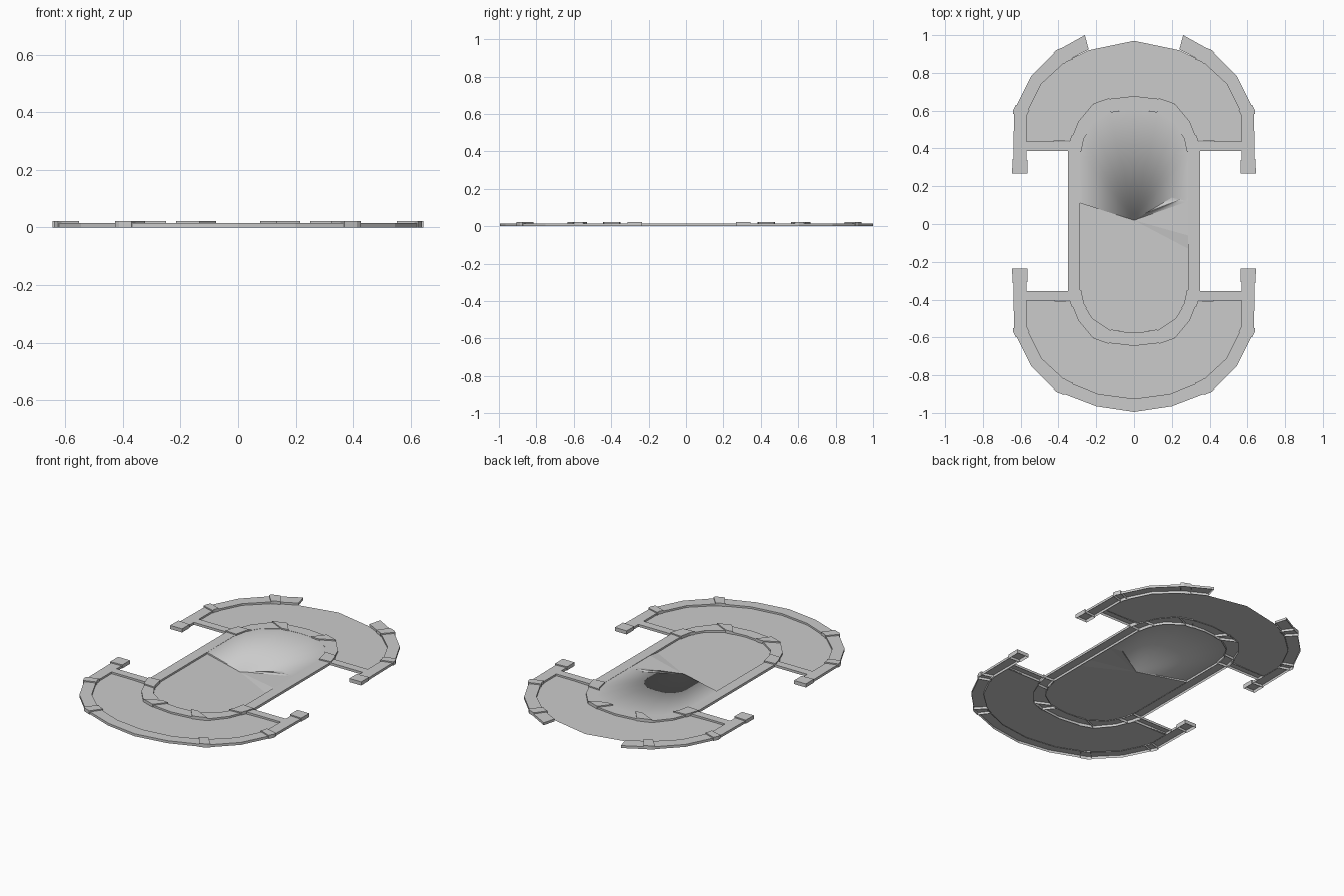
import bpy
import bmesh
from mathutils import Vector

cube = bpy.data.objects.get("Cube")
if cube:
    bpy.data.objects.remove(cube, do_unlink=True)

GREY = bpy.data.materials.new("light_grey")
GREY.use_nodes = True
GREY.diffuse_color = (0.6, 0.6, 0.6, 1)
GREY.node_tree.nodes["Principled BSDF"].inputs["Base Color"].default_value = (0.6, 0.6, 0.6, 1)

FLOOR, RIM, BLOCK = 0.004, 0.015, 0.022
MID_Y = 0.016   # line about which front and back mirror


def finish(name, bm, smooth=False):
    """Orient faces upward, then make the object."""
    bmesh.ops.recalc_face_normals(bm, faces=bm.faces)
    bm.normal_update()
    if sum(f.normal.z * f.calc_area() for f in bm.faces) < 0:
        bmesh.ops.reverse_faces(bm, faces=bm.faces)
    for f in bm.faces:
        f.smooth = smooth
    mesh = bpy.data.meshes.new(name)
    bm.to_mesh(mesh)
    bm.free()
    mesh.materials.append(GREY)
    ob = bpy.data.objects.new(name, mesh)
    bpy.context.collection.objects.link(ob)
    return ob


def strip(name, sections, top, closed=False):
    """Hollow kerb through (outer, inner) point pairs, open underneath."""
    bm = bmesh.new()
    rows = []
    for o, i in sections:
        rows.append([bm.verts.new((p[0], p[1], z))
                     for p, z in ((o, 0), (o, top), (i, top), (i, 0))])
    pairs = list(zip(rows, rows[1:]))
    if closed:
        pairs.append((rows[-1], rows[0]))
    else:
        bm.faces.new(rows[0])
        bm.faces.new(rows[-1])
    for a, b in pairs:
        for k in range(3):
            bm.faces.new((a[k], a[k + 1], b[k + 1], b[k]))
    return finish(name, bm)


def sheet(name, points, z):
    bm = bmesh.new()
    bm.faces.new([bm.verts.new((x, y, z)) for x, y in points])
    bmesh.ops.triangulate(bm, faces=bm.faces)
    return finish(name, bm)


def place(p, sx, back):
    return (p[0] * sx, 2 * MID_Y - p[1] if back else p[1])


def put(sections, sx, back):
    return [(place(o, sx, back), place(i, sx, back)) for o, i in sections]


def block(name, sections, sx, back):
    """Raised cap a little wider than the kerb it sits on."""
    grown = []
    for o, i in sections:
        o, i = Vector(o), Vector(i)
        d = (o - i).normalized() * 0.005
        grown.append((o + d, i - d))
    strip(name, put(grown, sx, back), BLOCK)


def between(a, b, t0, t1):
    """Two cross-sections part of the way from section a to section b."""
    return [tuple(Vector(p).lerp(Vector(q), t) for p, q in zip(a, b)) for t in (t0, t1)]


# Outer kerb, from the arm tip to the middle, as (outer, inner) pairs
outer = [((0.64, -0.235), (0.57, -0.235)), ((0.635, -0.57), (0.57, -0.55)),
         ((0.545, -0.75), (0.49, -0.71)), ((0.41, -0.885), (0.36, -0.83)),
         ((0.20, -0.965), (0.19, -0.90)), ((0, -0.995), (0, -0.925))]
# Inner kerb, from the straight side to the middle
inner = [((0.35, -0.355), (0.285, -0.35)), ((0.335, -0.41), (0.27, -0.42)),
         ((0.295, -0.51), (0.22, -0.50)), ((0.22, -0.60), (0.13, -0.56)),
         ((0.13, -0.63), (0.08, -0.568)), ((0, -0.645), (0, -0.575))]
back_outer = outer[:4] + [((0.26, -0.968), (0.24, -0.893))]


def mirrored(half, back):
    return put(half, 1, back) + put(half[-2::-1], -1, back)


# Kerbs
strip("front_outer_kerb", mirrored(outer, False), RIM)
for sx, side in ((1, "left"), (-1, "right")):
    strip("back_outer_kerb_" + side, put(back_outer, sx, True), RIM)
ring = mirrored(inner, False) + mirrored(inner, True)[::-1]
strip("central_kerb", ring, RIM, closed=True)

for back, end in ((False, "front"), (True, "back")):
    # Wide curved floor between the inner and outer kerbs
    edge = [i for o, i in outer[1:]]
    if back:
        edge = edge[:3] + [(0.24, -0.888), (0, -0.938)]
    hub = [o for o, i in inner[1:]]
    right = [(0.57, -0.40)] + edge
    loop = right + [(-x, y) for x, y in right[-2::-1]]
    loop += [(-x, y) for x, y in hub] + hub[-2::-1]
    sheet(end + "_floor", [place(p, 1, back) for p in loop], FLOOR)

    for sx, side in ((1, "left"), (-1, "right")):
        tag = "_" + end + "_" + side
        # Straight kerb joining the arm to the centre
        bar = [((0.57, -0.355), (0.57, -0.405)), ((0.345, -0.355), (0.335, -0.405))]
        strip("cross_kerb" + tag, put(bar, sx, back), RIM)
        # Raised caps on the outer and inner kerbs
        block("arm_tip_cap" + tag, between(outer[0], outer[1], 0, 0.23), sx, back)
        bend = between(outer[0], outer[1], 0.94, 1)
        block("arm_bend_cap" + tag, bend + between(outer[1], outer[2], 0.15, 0.2)[:1], sx, back)
        corner = [between(outer[2], outer[3], 0.9, 1)[0], outer[3],
                  between(outer[3], outer[4], 0.2, 1)[0]]
        block("corner_cap" + tag, corner, sx, back)
        block("junction_cap" + tag, [inner[0], inner[1],
              between(inner[1], inner[2], 0.3, 1)[0]], sx, back)
        block("hub_cap" + tag, between(inner[3], inner[4], 0.1, 1), sx, back)

# Sunken front half of the central floor
half = [i for o, i in inner]
front = [(0, 0.02), (-0.285, 0.11)] + [(-x, y) for x, y in half]
front += half[-2::-1] + [(0.285, -0.13), (0.22, -0.13)]
sheet("central_front_floor", front, FLOOR)

# Back half, a fan rising from the middle to the kerb, with a small step in front
bm = bmesh.new()
apex = bm.verts.new((0, 0.02, 0.008))
rim = [(0.2, 0.14), (0.285, 0.12)] + [place(p, 1, True) for p in half]
rim += [place((-x, y), 1, True) for x, y in half[-2::-1]] + [(-0.285, 0.11)]
verts = [bm.verts.new((x, y, RIM - 0.001)) for x, y in rim]
for a, b in zip(verts, verts[1:]):
    bm.faces.new((apex, a, b))
foot = bm.verts.new((0, 0.02, FLOOR))
for x, y in (rim[0], rim[-1]):
    top = bm.verts.new((x, y, RIM - 0.001))
    low = bm.verts.new((x, y, FLOOR))
    bm.faces.new((apex, top, low, foot))
finish("central_back_floor", bm, smooth=True)

# Side wedge, tilted up to the kerb
bm = bmesh.new()
tip = bm.verts.new((0, 0.02, FLOOR))
wedge = [bm.verts.new(p) for p in ((0.22, -0.13, FLOOR), (0.285, -0.13, FLOOR),
         (0.285, -0.06, 0.013), (0.285, 0.12, 0.013), (0.2, 0.14, 0.008))]
for a, b in zip(wedge, wedge[1:]):
    bm.faces.new((tip, a, b))
finish("central_side_wedge", bm)
